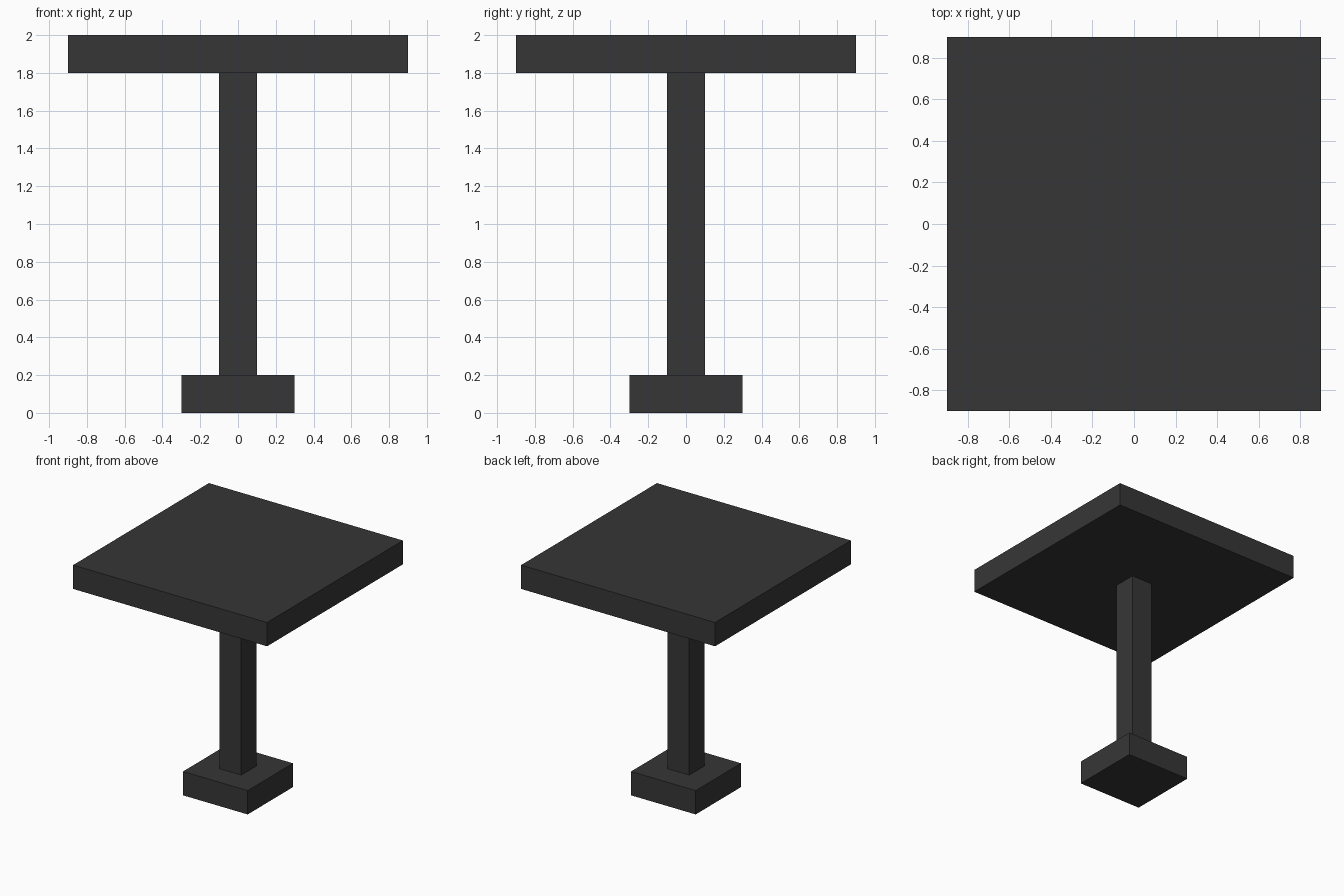
import bpy

if "Cube" in bpy.data.objects:
    bpy.data.objects.remove(bpy.data.objects["Cube"])

dark = bpy.data.materials.new("charcoal grey")
dark.diffuse_color = (0.037, 0.037, 0.037, 1)
dark.use_nodes = True
dark.node_tree.nodes["Principled BSDF"].inputs["Base Color"].default_value = dark.diffuse_color


def box(name, width, z0, z1):
    """Square block centred on the z axis, from z0 up to z1."""
    bpy.ops.mesh.primitive_cube_add(size=1, location=(0, 0, (z0 + z1) / 2))
    ob = bpy.context.object
    ob.name = name
    ob.scale = (width, width, z1 - z0)
    bpy.ops.object.transform_apply(location=False, rotation=False, scale=True)
    ob.data.materials.append(dark)
    return ob


box("foot", 0.6, 0.0, 0.2)         # small square base
box("pillar", 0.2, 0.2, 1.8)       # slim square post
box("table_top", 1.8, 1.8, 2.0)    # wide square slab
